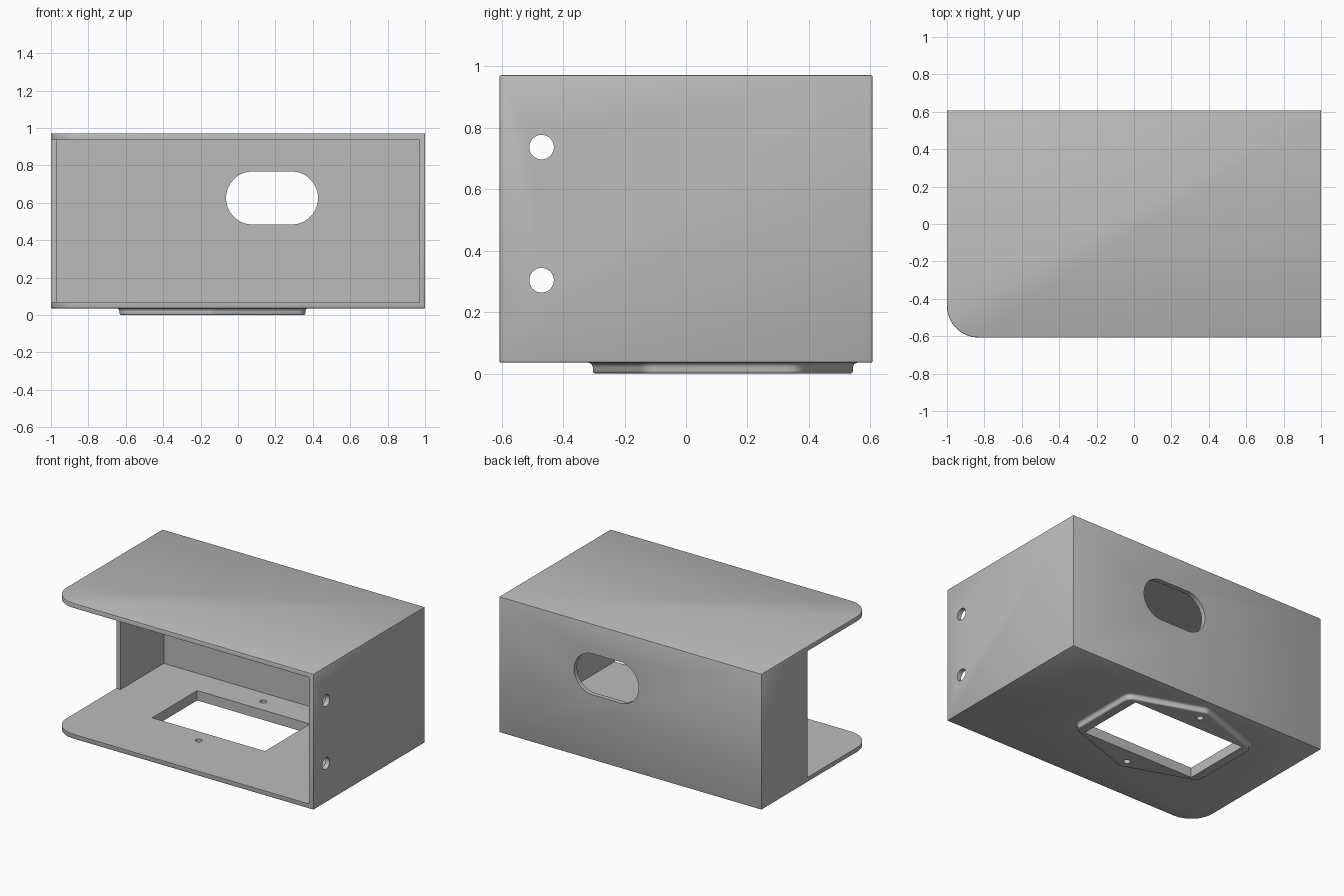
import bpy, bmesh, math
from mathutils import Vector

cube = bpy.data.objects.get("Cube")
if cube:
    bpy.data.objects.remove(cube, do_unlink=True)

grey = bpy.data.materials.new("plain grey")
grey.use_nodes = True
grey.diffuse_color = (0.5, 0.5, 0.5, 1)
grey.node_tree.nodes["Principled BSDF"].inputs["Base Color"].default_value = (0.5, 0.5, 0.5, 1)

# Main dimensions
X, Y, BOTTOM, TOP, WALL = 1.0, 0.607, 0.036, 0.971, 0.032
PAD_X, PAD_Y = -0.137, 0.12


def loft(name, loops):
    """Closed solid skinned through equal-length loops of points."""
    bm = bmesh.new()
    rings = [[bm.verts.new(p) for p in loop] for loop in loops]
    n = len(rings[0])
    for a, b in zip(rings, rings[1:]):
        for i in range(n):
            j = (i + 1) % n
            bm.faces.new((a[i], a[j], b[j], b[i]))
    bm.faces.new(rings[0])
    bm.faces.new(rings[-1])
    bmesh.ops.recalc_face_normals(bm, faces=bm.faces)
    mesh = bpy.data.meshes.new(name)
    bm.to_mesh(mesh)
    bm.free()
    obj = bpy.data.objects.new(name, mesh)
    bpy.context.collection.objects.link(obj)
    mesh.materials.append(grey)
    return obj


def box(name, x0, x1, y0, y1, z0, z1):
    outline = [(x0, y0), (x1, y0), (x1, y1), (x0, y1)]
    return loft(name, [[(x, y, z) for x, y in outline] for z in (z0, z1)])


def round_cutter(name, center, axis, radius, length, stretch=0.0):
    """Round or slotted bar through center; stretch is half the straight run in x."""
    rot = Vector((0, 0, 1)).rotation_difference(Vector(axis))
    loops = []
    for h in (-length / 2, length / 2):
        loop = []
        for i in range(48):
            a = 2 * math.pi * (i + 0.5) / 48
            p = rot @ Vector((radius * math.cos(a), radius * math.sin(a), h))
            p.x += math.copysign(stretch, p.x) if stretch else 0
            loop.append(Vector(center) + p)
        loops.append(loop)
    return loft(name, loops)


def rounded_outline(core, radius, steps=8):
    """Grow a convex counter-clockwise outline by radius with round corners."""
    points = []
    for i, p in enumerate(core):
        before, after = p - core[i - 1], core[(i + 1) % len(core)] - p
        a0 = math.atan2(-before.x, before.y)
        turn = (math.atan2(-after.x, after.y) - a0) % (2 * math.pi)
        for s in range(steps + 1):
            a = a0 + turn * s / steps
            points.append(p + radius * Vector((math.cos(a), math.sin(a))))
    return points


def modify(obj, kind, **settings):
    mod = obj.modifiers.new(kind, kind)
    for key, value in settings.items():
        setattr(mod, key, value)
    bpy.context.view_layer.objects.active = obj
    bpy.ops.object.modifier_apply(modifier=mod.name)


def cut(obj, cutter):
    modify(obj, 'BOOLEAN', operation='DIFFERENCE', solver='EXACT', object=cutter)


# Outer block with one rounded front corner and softened edges
R = 0.17
outline = [(X, -Y), (X, Y), (-X, Y)]
for i in range(17):
    a = math.pi + math.pi / 2 * i / 16
    outline.append((-X + R + R * math.cos(a), -Y + R + R * math.sin(a)))
housing = loft("housing", [[(x, y, z) for x, y in outline] for z in (BOTTOM, TOP)])
modify(housing, 'BEVEL', width=0.005, segments=2, limit_method='ANGLE')

# Pad under the floor: hexagon with rounded lower edge and flared root
core = [Vector(p) for p in ((0.437, -0.21), (0.437, 0.21), (0, 0.363),
                            (-0.437, 0.21), (-0.437, -0.21), (0, -0.363))]
profile = []
for i in range(5):
    a = math.pi / 2 * i / 4
    profile.append((0.01 - 0.01 * math.cos(a), 0.05 + 0.01 * math.sin(a)))
for i in range(5):
    a = math.pi / 2 * i / 4
    profile.append((BOTTOM - 0.016 + 0.016 * math.sin(a), 0.076 - 0.016 * math.cos(a)))
profile.append((BOTTOM + 0.002, 0.076))
pad = loft("base_pad", [[(p.x + PAD_X, p.y + PAD_Y, z) for p in rounded_outline(core, r)]
                        for z, r in profile])

# Cavity open at the front, and the open part of the right side
low, high = BOTTOM + WALL, TOP - WALL
cutters = [
    box("cavity_cutter", -X + WALL, X - WALL, -1, Y - WALL, low, high),
    box("side_cutter", -1.2, 0, -1.1, 0.103, low, high),
    round_cutter("slot_cutter", (0.182, Y, 0.626), (0, 1, 0), 0.142, 0.3, 0.104),
]
for z in (0.304, 0.737):
    cutters.append(round_cutter("side_hole_cutter", (X, -0.47, z), (1, 0, 0), 0.04, 0.3))

# Floor window and its two screw holes run through floor and pad
floor_cutters = [box("window_cutter", PAD_X - 0.43, PAD_X + 0.43,
                     PAD_Y - 0.245, PAD_Y + 0.245, -0.1, 0.2)]
for side in (-1, 1):
    floor_cutters.append(round_cutter("screw_hole_cutter", (PAD_X, PAD_Y + side * 0.352, 0.05),
                                      (0, 0, 1), 0.022, 0.3))

for c in cutters + floor_cutters:
    c.hide_render = True
    cut(housing, c)
for c in floor_cutters:
    cut(pad, c)
for c in cutters + floor_cutters:
    bpy.data.objects.remove(c, do_unlink=True)

# Smooth curves, crisp edges
for obj in (housing, pad):
    bpy.ops.object.select_all(action='DESELECT')
    obj.select_set(True)
    bpy.context.view_layer.objects.active = obj
    bpy.ops.object.shade_smooth_by_angle(angle=math.radians(35))
